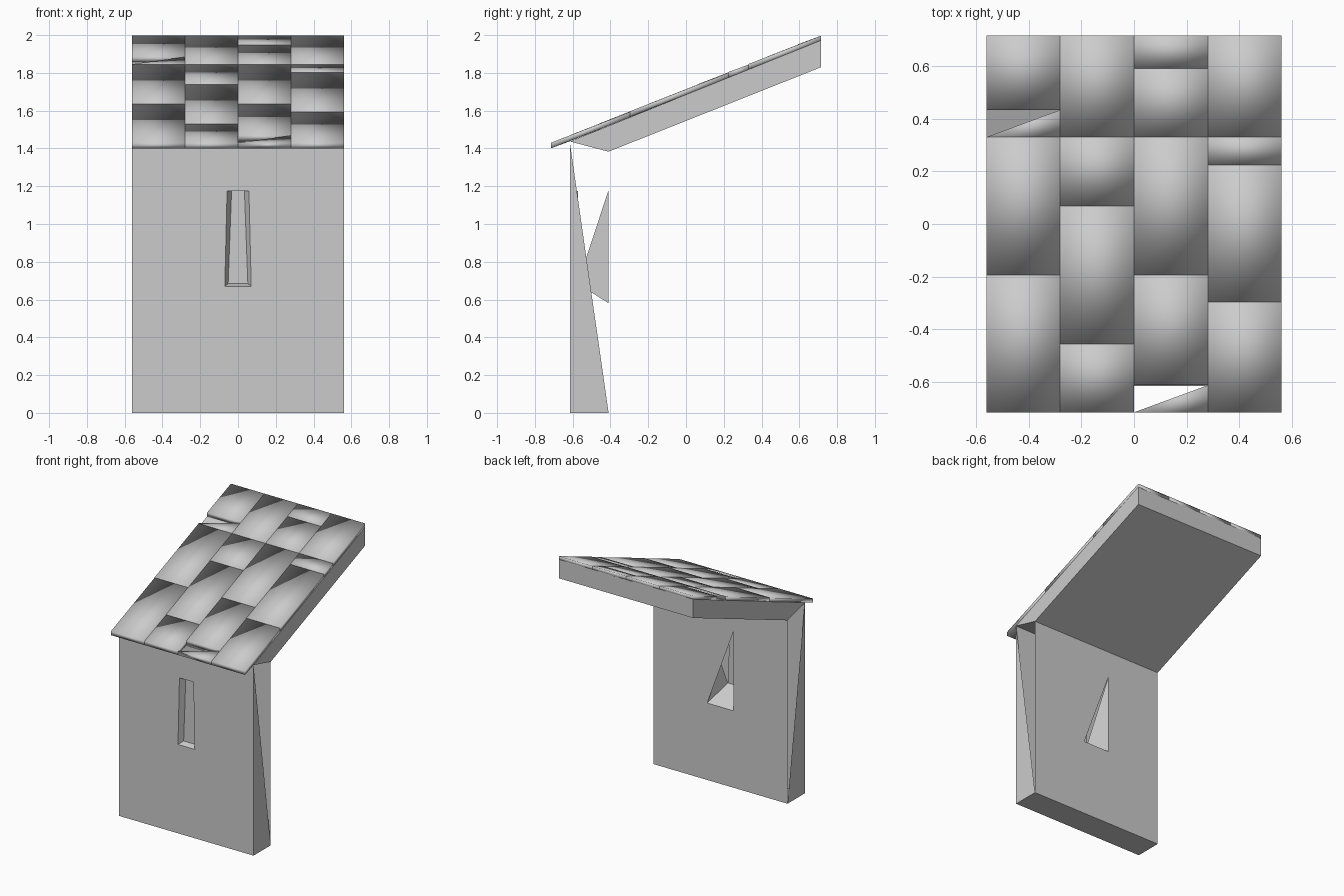
import bpy

if "Cube" in bpy.data.objects:
    bpy.data.objects.remove(bpy.data.objects["Cube"])

W = 0.56                       # half width of the whole module
FRONT, PANE, BACK = -0.615, -0.573, -0.41


def make(name, verts, faces, smooth=False):
    me = bpy.data.meshes.new(name)
    me.from_pydata(verts, [], faces)
    me.update()
    for p in me.polygons:
        p.use_smooth = smooth
    ob = bpy.data.objects.new(name, me)
    bpy.context.collection.objects.link(ob)
    return ob


def rect(y, half_bottom, half_top, z0, z1):
    """Four corners on a plane facing the front."""
    return [(-half_bottom, y, z0), (half_bottom, y, z0),
            (half_top, y, z1), (-half_top, y, z1)]


def ring(a, b):
    """Quads joining two four-sided loops that start at indices a and b."""
    return [(a + i, a + (i + 1) % 4, b + (i + 1) % 4, b + i) for i in range(4)]


# Wall front and back skins, base and the half-open triangular sides
v = (rect(FRONT, W, W, 0, 1.435) + rect(FRONT, 0.07, 0.058, 0.67, 1.175)
     + rect(BACK, W, W, 0, 1.383) + rect(BACK, 0.11, 0.11, 0.58, 1.18))
f = ring(0, 4)
f += [q[::-1] for q in ring(8, 12)]
f += [(13, 15, 14), (0, 8, 9, 1), (1, 9, 2), (0, 3, 8)]
make("wall", v, f)

# Narrow front slit with tapered reveals and a recessed pane
v = rect(FRONT, 0.07, 0.058, 0.67, 1.175) + rect(PANE, 0.052, 0.034, 0.685, 1.175)
make("slit_reveal", v, ring(0, 4) + [(4, 5, 6, 7)])

# Flared opening behind the slit: sloping sill and triangular cheeks
v = rect(PANE, 0.052, 0.034, 0.685, 1.175) + rect(BACK, 0.11, 0.11, 0.58, 1.18)
make("window_embrasure", v, [(0, 1, 5, 4), (1, 6, 5), (0, 4, 7)])

# Sloped roof slab extruded from its side profile
profile = [(FRONT, 1.437), (BACK, 1.383), (0.715, 1.83), (0.715, 1.972)]
v = [(x, y, z) for x in (-W, W) for y, z in profile]
make("roof_slab", v, [(3, 2, 1, 0), (4, 5, 6, 7)] + ring(0, 4))


# Roof tiles: thin plates following the slope, slightly thicker at the low end
def top(y):
    return 1.43 + (y + 0.715) * 0.57 / 1.43


def tile(name, x0, x1, y0, y1, split=False):
    lo, hi = top(y0), top(y1)
    plan = [(x0, y0, lo), (x1, y0, lo), (x1, y1, hi - 0.003), (x0, y1, hi - 0.003)]
    if split:                  # diagonally cut filler tile
        plan = plan[:3]
    n = len(plan)
    v = plan + [(x, y, z - 0.029) for x, y, z in plan]
    f = [tuple(range(n)), tuple(reversed(range(n, 2 * n)))]
    f += [(i, i + n, (i + 1) % n + n, (i + 1) % n) for i in range(n)]
    make(name, v, f, smooth=True)


columns = [
    [-0.715, -0.193, 0.33, 0.433, 0.715],
    [-0.715, -0.455, 0.068, 0.33, 0.715],
    [-0.715, -0.612, -0.193, 0.33, 0.59, 0.715],
    [-0.715, -0.297, 0.224, 0.33, 0.715],
]
cut = {(0, 2), (2, 0)}
for c, ys in enumerate(columns):
    x0 = -W + c * W / 2
    for r in range(len(ys) - 1):
        tile(f"roof_tile_{c + 1}_{r + 1}", x0, x0 + W / 2, ys[r], ys[r + 1], (c, r) in cut)
